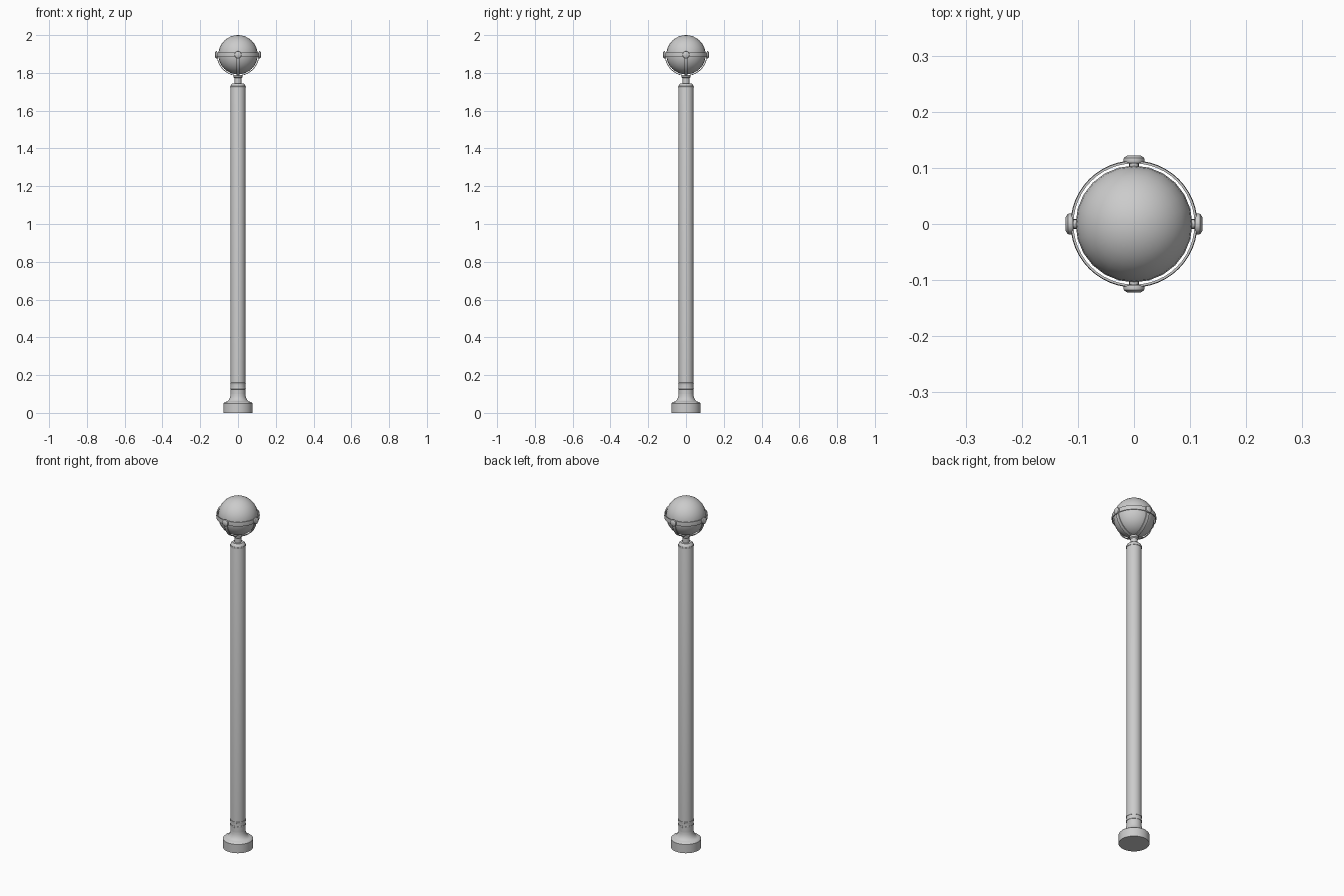
import bpy, math
from mathutils import Matrix, Vector

if "Cube" in bpy.data.objects:
    bpy.data.objects.remove(bpy.data.objects["Cube"], do_unlink=True)

GLOBE_R = 0.104
GLOBE_Z = 2 - GLOBE_R
BAND_IN, BAND_OUT = 0.108, 0.112


def smooth(obj, angle=35):
    bpy.ops.object.select_all(action='DESELECT')
    bpy.context.view_layer.objects.active = obj
    obj.select_set(True)
    bpy.ops.object.shade_smooth_by_angle(angle=math.radians(angle))


def make(name, verts, faces):
    mesh = bpy.data.meshes.new(name)
    mesh.from_pydata(verts, [], faces)
    mesh.update()
    obj = bpy.data.objects.new(name, mesh)
    bpy.context.collection.objects.link(obj)
    smooth(obj)
    return obj


def lathe(name, profile, sides=24, closed=False):
    """Turn (radius, z) points about z; cap the ends or join them in a loop."""
    verts = [(r * math.cos(a), r * math.sin(a), z) for r, z in profile
             for a in (math.tau * i / sides for i in range(sides))]
    n = len(profile)
    faces = []
    for k in range(n if closed else n - 1):
        a, b = k * sides, (k + 1) % n * sides
        for i in range(sides):
            j = (i + 1) % sides
            faces.append((a + i, a + j, b + j, b + i))
    if not closed:
        faces.append(tuple(reversed(range(sides))))
        faces.append(tuple(range((n - 1) * sides, n * sides)))
    return make(name, verts, faces)


def cradle_arm(name, turn, half_width=0.009, steps=14):
    """Flat strap bent in a quarter circle from the band down to the neck."""
    verts, faces = [], []
    for s in range(steps + 1):
        t = math.pi / 2 * s / steps
        for r, y in ((BAND_IN, -half_width), (BAND_OUT, -half_width),
                     (BAND_OUT, half_width), (BAND_IN, half_width)):
            verts.append((r * math.cos(t), y, GLOBE_Z - r * math.sin(t)))
    for s in range(steps):
        for i in range(4):
            a, b = s * 4 + i, s * 4 + (i + 1) % 4
            faces.append((a, b, b + 4, a + 4))
    faces += [(3, 2, 1, 0), tuple(range(steps * 4, steps * 4 + 4))]
    obj = make(name, verts, faces)
    obj.matrix_world = Matrix.Rotation(turn, 4, 'Z')


# Flared foot
foot = [(0.078, 0), (0.078, 0.05), (0.073, 0.055)]
for i in range(7):
    t = math.pi / 2 * i / 6
    foot.append((0.068 - 0.029 * math.sin(t), 0.1 - 0.042 * math.cos(t)))
lathe("foot", foot, 32)

# Column with chamfered top
lathe("column", [(0.039, 0.1), (0.039, 1.73), (0.037, 1.737), (0.028, 1.745)])

# Raised collars round the column
for name, z in (("lower_collar", 0.13), ("upper_collar", 0.155), ("top_collar", 1.725)):
    lathe(name, [(0.037, z - 0.006), (0.0405, z - 0.004), (0.0415, z),
                 (0.0405, z + 0.004), (0.037, z + 0.006)])

# Neck and the small seat under the globe
lathe("neck", [(0.018, 1.74), (0.018, 1.772), (0.023, 1.777), (0.023, 1.788)], 16)

# Globe
bpy.ops.mesh.primitive_uv_sphere_add(segments=24, ring_count=16, radius=GLOBE_R,
                                     location=(0, 0, GLOBE_Z))
globe = bpy.context.object
globe.name = "globe"
smooth(globe, 60)

# Band round the equator with a raised middle
h = 0.012
lathe("band", [(BAND_IN, GLOBE_Z - h), (BAND_OUT, GLOBE_Z - h),
               (BAND_OUT + 0.001, GLOBE_Z), (BAND_OUT, GLOBE_Z + h),
               (BAND_IN, GLOBE_Z + h)], 48, closed=True)

# Four cradle arms, each with a bolt through the band
bolt = [(0.008, 0.1), (0.008, 0.11), (0.018, 0.11), (0.019, 0.113),
        (0.018, 0.118), (0.012, 0.122)]
for i, side in enumerate(("left", "back", "right", "front")):
    turn = i * math.pi / 2
    cradle_arm(side + "_arm", turn)
    head = lathe(side + "_bolt", bolt, 12)
    head.matrix_world = (Matrix.Translation(Vector((0, 0, GLOBE_Z)))
                         @ Matrix.Rotation(turn, 4, 'Z')
                         @ Matrix.Rotation(math.pi / 2, 4, 'Y'))
